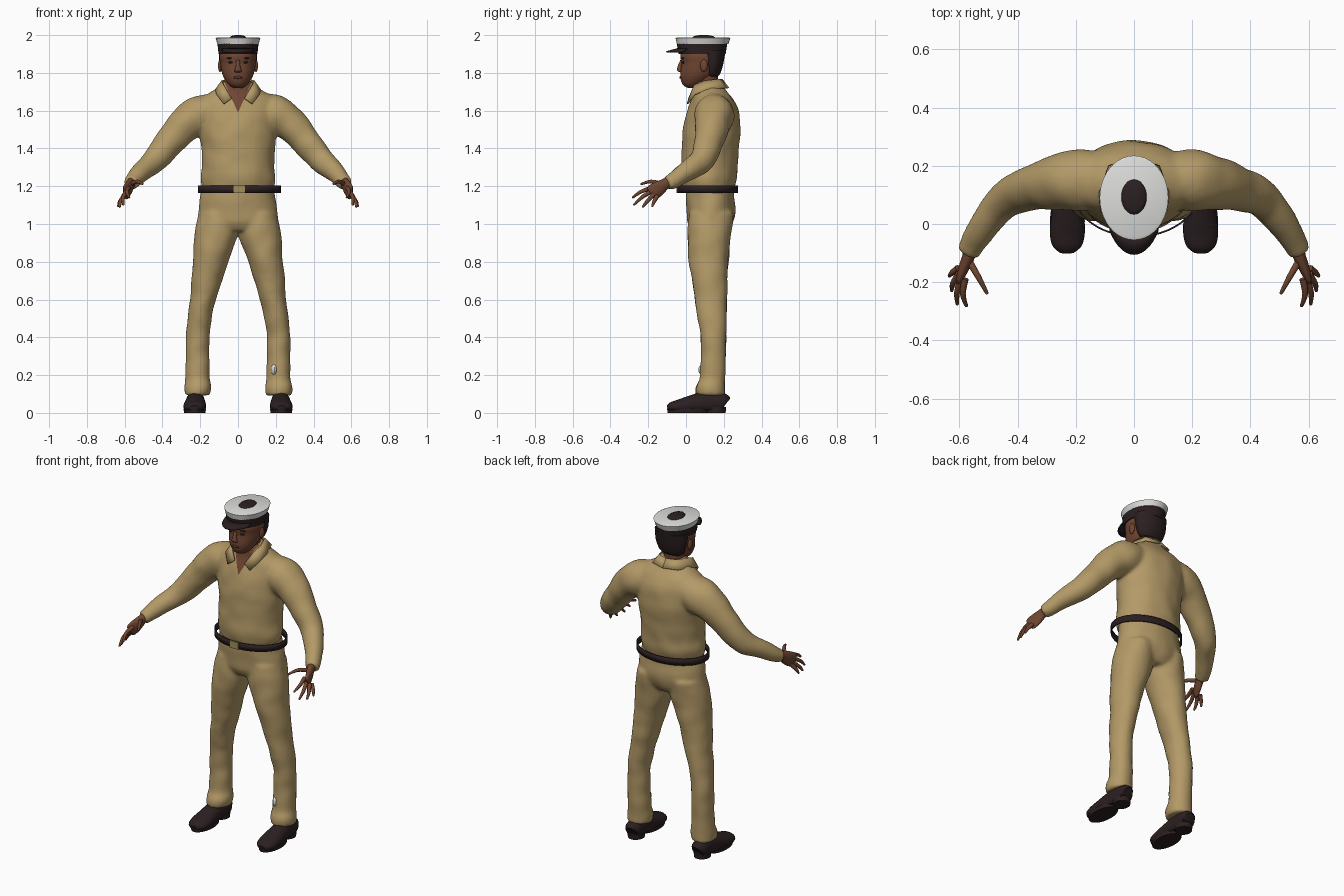
import bpy, bmesh
from math import sin, cos, pi, radians
from mathutils import Vector, Matrix, noise

if "Cube" in bpy.data.objects:
    bpy.data.objects.remove(bpy.data.objects["Cube"])


def material(name, rgb):
    m = bpy.data.materials.new(name)
    m.use_nodes = True
    m.diffuse_color = (*rgb, 1)
    m.node_tree.nodes["Principled BSDF"].inputs["Base Color"].default_value = (*rgb, 1)
    return m


KHAKI = material("khaki cloth", (.45, .32, .135))
SKIN = material("brown skin", (.165, .062, .032))
LIP = material("dark lip", (.10, .035, .022))
DARK = material("dark leather", (.024, .014, .015))
WHITE = material("white cloth", (.72, .72, .71))
BRASS = material("buckle brass", (.36, .27, .10))
SIDES = (("left", 1), ("right", -1))


def smooth_rings(rings, steps):
    """Catmull-Rom interpolation of (x, y, z, rx, ry) rings."""
    out = []
    for i in range(len(rings) - 1):
        p = [rings[max(i - 1, 0)], rings[i], rings[i + 1], rings[min(i + 2, len(rings) - 1)]]
        for k in range(steps):
            t = k / steps
            out.append([b + .5 * t * (c - a + t * (2*a - 5*b + 4*c - d + t * (3*(b - c) + d - a)))
                        for a, b, c, d in zip(*p)])
    return out + [list(rings[-1])]


def loft(bm, rings, steps=5, seg=24, follow=False, cap=True, side=1, floor=-1):
    """Skin elliptical rings, level or square to their path."""
    rings = smooth_rings([(r[0] * side, *r[1:]) for r in rings], steps)
    centres = [Vector(r[:3]) for r in rings]
    loops = []
    for i, (x, y, z, rx, ry) in enumerate(rings):
        u, v = Vector((1, 0, 0)), Vector((0, 1, 0))
        if follow:
            t = (centres[min(i + 1, len(rings) - 1)] - centres[max(i - 1, 0)]).normalized()
            u = t.cross(Vector((0, 0, 1))).normalized()
            v = u.cross(t)
        loop = []
        for k in range(seg):
            a = 2 * pi * k / seg
            p = centres[i] + u * rx * cos(a) + v * ry * sin(a)
            p.z = max(p.z, floor)
            loop.append(bm.verts.new(p))
        loops.append(loop)
    for a, b in zip(loops, loops[1:]):
        for k in range(seg):
            n = (k + 1) % seg
            bm.faces.new((a[k], a[n], b[n], b[k]))
    if cap:
        bm.faces.new(loops[0])
        bm.faces.new(loops[-1])


def ball(bm, centre, size):
    m = Matrix.Translation(centre) @ Matrix.Diagonal((*size, 1))
    bmesh.ops.create_uvsphere(bm, u_segments=16, v_segments=10, radius=1, matrix=m)


def finish(name, bm, *mats, angle=40, thick=0):
    bmesh.ops.recalc_face_normals(bm, faces=bm.faces[:])
    mesh = bpy.data.meshes.new(name)
    bm.to_mesh(mesh)
    bm.free()
    for m in mats:
        mesh.materials.append(m)
    mesh.shade_smooth()
    mesh.set_sharp_from_angle(angle=radians(angle))
    ob = bpy.data.objects.new(name, mesh)
    bpy.context.scene.collection.objects.link(ob)
    if thick:
        s = ob.modifiers.new("thickness", 'SOLIDIFY')
        s.thickness, s.offset = thick, 0
    return ob


def part(name, mat, rings, **kw):
    bm = bmesh.new()
    loft(bm, rings, **kw)
    return finish(name, bm, mat)


def strip(name, mat, edge_a, edge_b, thick):
    bm = bmesh.new()
    a, b = [[bm.verts.new(p) for p in e] for e in (edge_a, edge_b)]
    for i in range(len(a) - 1):
        bm.faces.new((a[i], a[i + 1], b[i + 1], b[i]))
    return finish(name, bm, mat, thick=thick)


def cloth(bm):
    """Fuse overlapping lofts into one softly creased garment."""
    ob = finish("cloth_form", bm, KHAKI)
    r = ob.modifiers.new("fuse", 'REMESH')
    r.mode, r.voxel_size = 'VOXEL', .011
    s = ob.modifiers.new("soften", 'SMOOTH')
    s.factor, s.iterations = .5, 4
    out = bmesh.new()
    out.from_object(ob, bpy.context.evaluated_depsgraph_get())
    bpy.data.objects.remove(ob)
    out.normal_update()
    for v in out.verts:
        v.co += v.normal * (.002 + .005 * noise.noise(v.co * 11))
    return out


# Shirt with sleeves and open neck
bm = bmesh.new()
loft(bm, [(0, .118, 1.185, .185, .135), (0, .12, 1.24, .195, .148), (0, .122, 1.31, .188, .148),
          (0, .13, 1.4, .193, .15), (0, .135, 1.5, .205, .15), (0, .143, 1.6, .212, .133),
          (0, .14, 1.66, .2, .108), (0, .13, 1.7, .14, .087), (0, .12, 1.73, .095, .078),
          (0, .115, 1.755, .072, .07)], seg=40)
for _, s in SIDES:
    loft(bm, [(.1, .15, 1.6, .09, .09), (.2, .15, 1.575, .105, .105), (.28, .14, 1.525, .09, .09),
              (.36, .12, 1.435, .074, .076), (.44, .085, 1.34, .063, .066),
              (.505, .01, 1.28, .051, .053), (.55, -.06, 1.235, .042, .042),
              (.57, -.1, 1.215, .038, .036)], follow=True, side=s)
bm = cloth(bm)
for s in (1, -1):
    bmesh.ops.bisect_plane(bm, geom=bm.verts[:] + bm.edges[:] + bm.faces[:],
                           plane_co=(0, 0, 1.59), plane_no=(s, 0, -.45))
for f in bm.faces:
    c = f.calc_center_median()
    f.material_index = int(c.y < .1 and abs(c.x) < .45 * (c.z - 1.59))
finish("shirt", bm, KHAKI, SKIN, angle=60)

# Trousers
bm = bmesh.new()
loft(bm, [(0, .125, 1.21, .185, .125), (0, .128, 1.15, .194, .125), (0, .132, 1.08, .205, .128),
          (0, .128, 1.01, .212, .118), (0, .125, .965, .18, .09)], seg=40)
for _, s in SIDES:
    loft(bm, [(.105, .135, 1.06, .1, .115), (.114, .124, .95, .112, .114), (.146, .12, .8, .091, .102),
              (.185, .133, .6, .067, .083), (.203, .138, .5, .063, .074), (.215, .145, .4, .061, .067),
              (.214, .142, .2, .062, .064), (.215, .13, .14, .07, .075),
              (.217, .13, .095, .066, .076)], side=s)
finish("trousers", cloth(bm), KHAKI, angle=60)

# Sock showing through a tear in the left trouser leg
bm = bmesh.new()
ball(bm, (.192, .105, .228), (.018, .04, .035))
finish("left_sock", bm, WHITE)

# Belt and buckle
bm = bmesh.new()
loft(bm, [(.007, .115, 1.165, .217, .158), (.007, .115, 1.205, .217, .158)], steps=1, seg=48, cap=False)
finish("belt", bm, DARK, thick=.006)
bm = bmesh.new()
bmesh.ops.create_cube(bm, size=1, matrix=Matrix.Translation((.007, -.046, 1.185))
                      @ Matrix.Diagonal((.06, .009, .042, 1)))
finish("buckle", bm, BRASS)

# Collar flaps, shoes and hands
for label, s in SIDES:
    top = [(0, .19, 1.765), (.06, .17, 1.765), (.085, .1, 1.757), (.075, .045, 1.735), (.034, .016, 1.665)]
    low = [(0, .225, 1.72), (.085, .2, 1.72), (.118, .11, 1.71), (.113, .045, 1.685), (.075, .008, 1.635)]
    strip(label + "_collar", KHAKI, [(x * s, y, z) for x, y, z in top],
          [(x * s, y, z) for x, y, z in low], .008)

    part(label + "_shoe", DARK, [(.222, .21, .05, .03, .035), (.223, .195, .055, .046, .05),
         (.225, .12, .055, .05, .062), (.227, .04, .045, .056, .052), (.229, -.03, .035, .06, .038),
         (.23, -.075, .03, .05, .028), (.23, -.098, .025, .025, .014)], follow=True, side=s, floor=.014)
    part(label + "_sole", DARK, [(.229, .01, 0, .056, .107), (.229, .01, .022, .06, .11)], steps=1, side=s)
    part(label + "_heel", DARK, [(.223, .16, 0, .046, .05), (.223, .16, .03, .048, .052)], steps=1, side=s)

    bm = bmesh.new()
    loft(bm, [(.56, -.075, 1.225, .025, .027), (.568, -.11, 1.212, .022, .03),
              (.582, -.145, 1.187, .019, .04), (.594, -.176, 1.168, .014, .042),
              (.598, -.188, 1.16, .008, .034)], follow=True, side=s)
    fingers = [((.58, -.188, 1.19), (.588, -.24, 1.17), (.576, -.28, 1.142)),
               ((.592, -.185, 1.172), (.608, -.235, 1.14), (.607, -.274, 1.103)),
               ((.602, -.172, 1.155), (.622, -.205, 1.12), (.626, -.228, 1.092)),
               ((.604, -.152, 1.148), (.625, -.168, 1.12), (.634, -.178, 1.096)),
               ((.565, -.13, 1.212), (.533, -.185, 1.225), (.506, -.236, 1.212))]
    for a, b, c in fingers:
        loft(bm, [(*a, .012, .012), (*b, .010, .010), (*c, .006, .006)],
             steps=4, seg=10, follow=True, side=s)
        ball(bm, (c[0] * s, c[1], c[2]), (.006, .006, .006))
    finish(label + "_hand", bm, SKIN, angle=60)

# Head, neck and face
part("head", SKIN, [(0, .085, 1.96, .07, .08), (0, .085, 1.9, .097, .114), (0, .083, 1.85, .094, .108),
     (0, .07, 1.8, .085, .1), (0, .052, 1.765, .069, .08), (0, .035, 1.735, .046, .05),
     (0, .035, 1.72, .022, .025)], seg=32)
part("neck", SKIN, [(0, .12, 1.62, .066, .062), (0, .11, 1.72, .06, .06), (0, .105, 1.82, .066, .066)])
part("hair", DARK, [(0, .14, 1.782, .062, .03), (0, .14, 1.8, .08, .043), (0, .142, 1.85, .097, .056),
     (0, .138, 1.92, .103, .072)], seg=32)
bm = bmesh.new()
loft(bm, [(0, -.022, 1.868, .009, .008), (0, -.033, 1.835, .012, .011), (0, -.034, 1.812, .019, .012),
          (0, -.024, 1.802, .014, .006)])
finish("nose", bm, SKIN)
bm = bmesh.new()
ball(bm, (0, -.024, 1.776), (.025, .011, .008))
finish("lips", bm, LIP)
for label, s in SIDES:
    bm = bmesh.new()
    ball(bm, (.095 * s, .095, 1.838), (.011, .02, .033))
    finish(label + "_ear", bm, SKIN)
    bm = bmesh.new()
    ball(bm, (.038 * s, -.014, 1.856), (.014, .008, .006))
    ball(bm, (.04 * s, -.016, 1.878), (.022, .008, .004))
    finish(label + "_eye_and_brow", bm, DARK)

# Peaked cap
part("cap_band", DARK, [(0, .085, 1.9, .103, .125), (0, .085, 1.958, .109, .134)], steps=1, seg=40)
part("cap_crown", WHITE, [(0, .088, 1.952, .109, .136), (0, .09, 1.984, .118, .145),
     (0, .09, 1.988, .11, .136)], steps=1, seg=40)
part("cap_top_patch", DARK, [(0, .093, 1.985, .046, .063), (0, .093, 1.995, .036, .05),
     (0, .093, 2, .015, .02)], steps=3)
arc = [radians(a) for a in range(-56, 57, 8)]
strip("cap_visor", DARK, [(.1 * sin(a), .087 - .125 * cos(a), 1.93) for a in arc],
      [(.1 * sin(a), .087 - .192 * cos(a), 1.911) for a in arc], .006)
